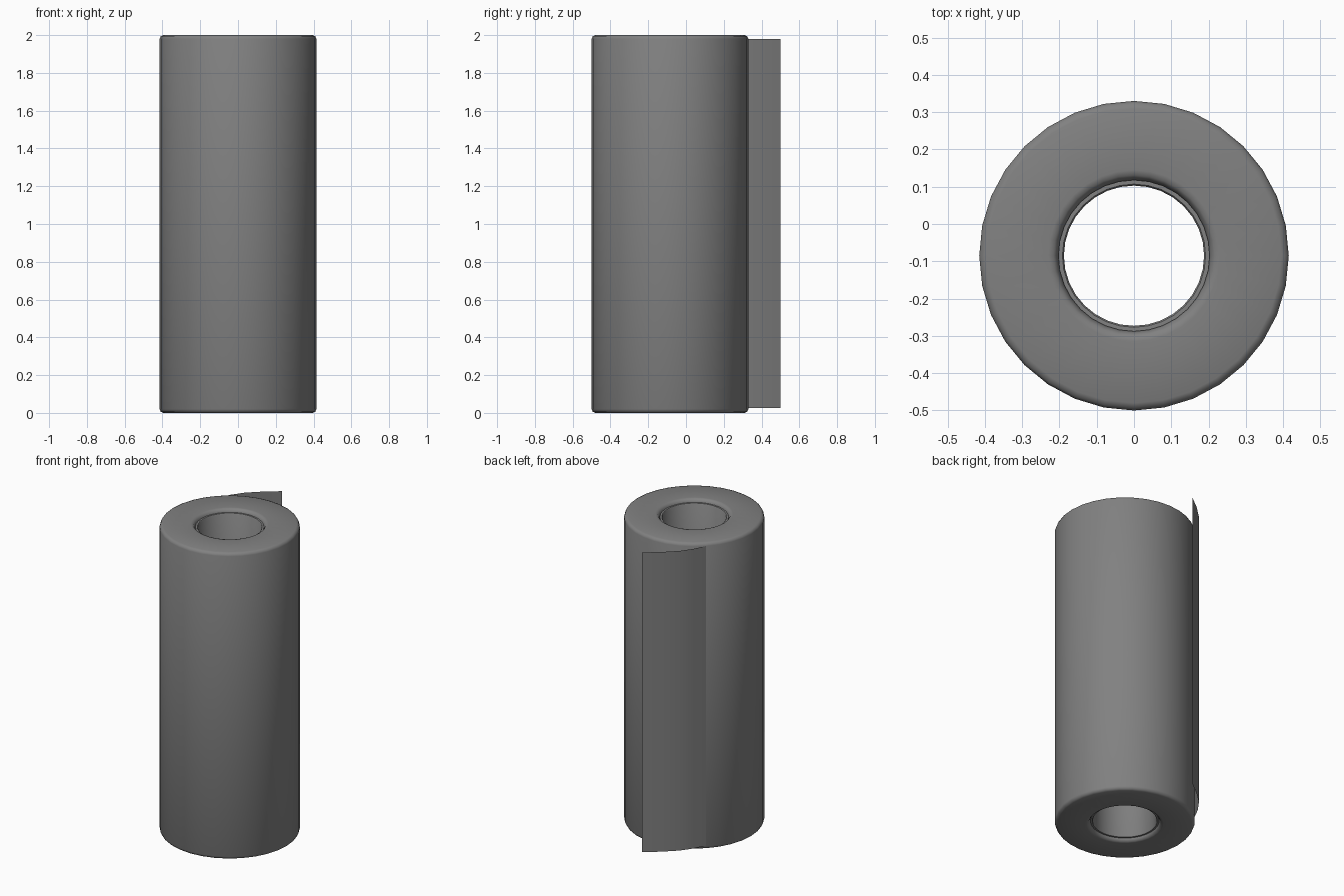
import bpy, bmesh, math
from mathutils import Vector

cube = bpy.data.objects.get("Cube")
if cube:
    bpy.data.objects.remove(cube, do_unlink=True)

AXIS_Y = -0.085
HEIGHT = 2.0
SIDES = 32

grey = bpy.data.materials.new("paper_grey")
grey.use_nodes = True
colour = (0.22, 0.22, 0.22, 1)
grey.diffuse_color = colour
grey.node_tree.nodes["Principled BSDF"].inputs["Base Color"].default_value = colour


def add_object(name, bm, angle):
    """Turn a bmesh into a smooth-shaded object standing on the roll's axis."""
    mesh = bpy.data.meshes.new(name)
    bm.to_mesh(mesh)
    bm.free()
    mesh.materials.append(grey)
    obj = bpy.data.objects.new(name, mesh)
    obj.location.y = AXIS_Y
    bpy.context.collection.objects.link(obj)
    bpy.ops.object.select_all(action='DESELECT')
    obj.select_set(True)
    bpy.context.view_layer.objects.active = obj
    bpy.ops.object.shade_smooth_by_angle(angle=math.radians(angle))
    return obj


def lathe(name, profile):
    """Revolve a closed loop of (radius, height) points about the z axis."""
    bm = bmesh.new()
    verts = [bm.verts.new((r, 0, z)) for r, z in profile]
    edges = [bm.edges.new((v, verts[i - 1])) for i, v in enumerate(verts)]
    bmesh.ops.spin(bm, geom=verts + edges, cent=(0, 0, 0), axis=(0, 0, 1),
                   angle=math.tau, steps=SIDES, use_merge=True)
    bmesh.ops.remove_doubles(bm, verts=bm.verts, dist=0.0005)
    bmesh.ops.recalc_face_normals(bm, faces=bm.faces)
    return add_object(name, bm, 50)


def both_ends(half):
    """Mirror the upper half of a profile to the lower end."""
    return half + [(r, HEIGHT - z) for r, z in reversed(half)]


# Wound paper with rounded outer rim and a chamfer into the core
lathe("paper_roll", both_ends([(0.202, 1.97), (0.207, 1.985), (0.216, 1.998), (0.23, HEIGHT),
                               (0.395, HEIGHT), (0.409, 1.994), (0.415, 1.98)]))

# Thin tube in the middle, slightly recessed
lathe("core_tube", both_ends([(0.188, 1.975), (0.192, 1.98), (0.203, 1.98)]))

# Loose end of the sheet lifting away from the roll
path = [(-0.31, 0.265), (-0.291, 0.296), (-0.253, 0.37), (-0.203, 0.44),
        (-0.121, 0.517), (-0.033, 0.585)]
bm = bmesh.new()
lower = [bm.verts.new((x, y, 0.025)) for x, y in path]
edges = [bm.edges.new(pair) for pair in zip(lower, lower[1:])]
top = bmesh.ops.extrude_edge_only(bm, edges=edges)["geom"]
bmesh.ops.translate(bm, vec=Vector((0, 0, 1.955)),
                    verts=[g for g in top if isinstance(g, bmesh.types.BMVert)])
bmesh.ops.recalc_face_normals(bm, faces=bm.faces)
if sum(f.normal.y for f in bm.faces) < 0:
    bmesh.ops.reverse_faces(bm, faces=bm.faces)
add_object("loose_sheet", bm, 60)
